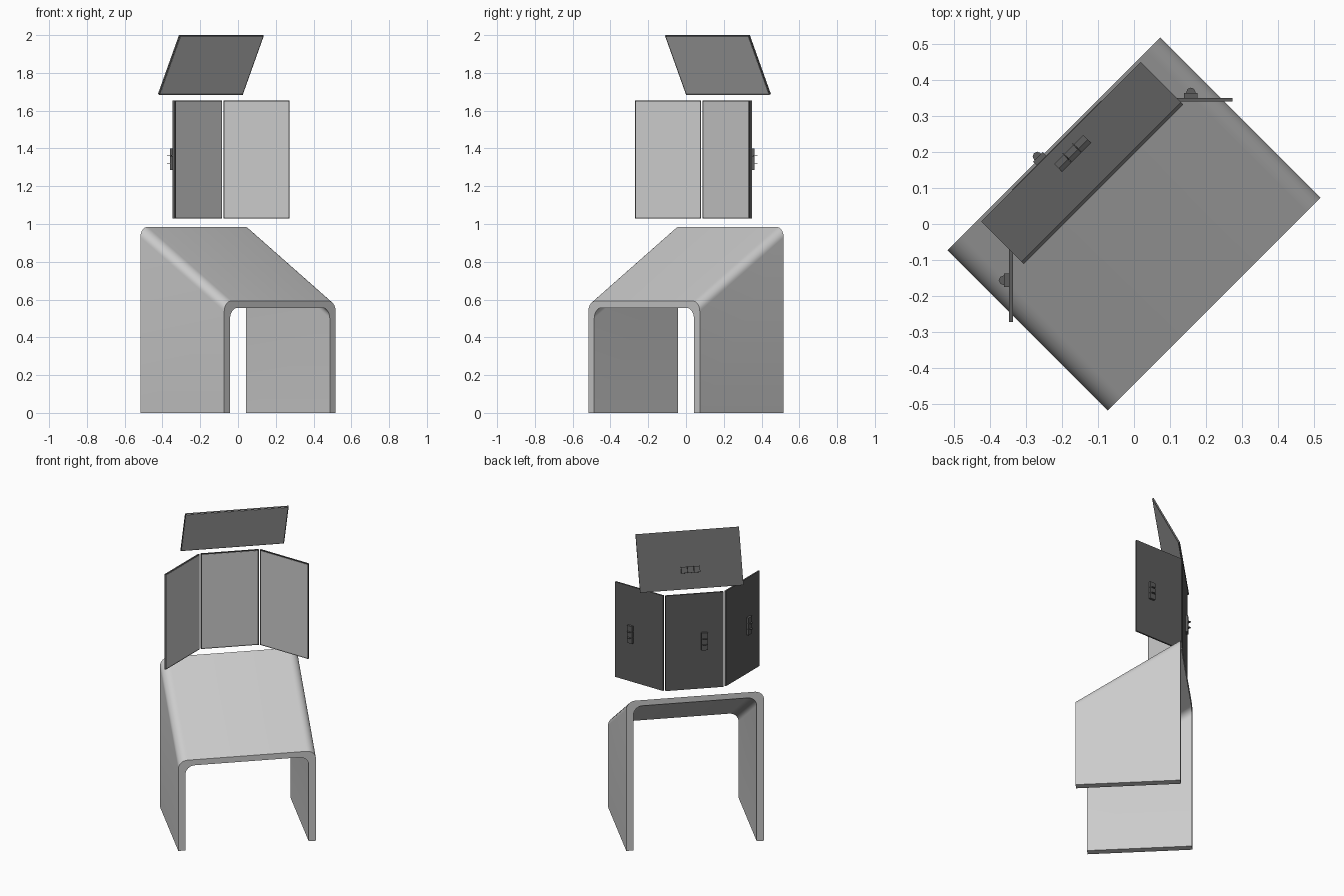
import bpy, bmesh, math
from mathutils import Vector, Matrix

if "Cube" in bpy.data.objects:
    bpy.data.objects.remove(bpy.data.objects["Cube"])

S = math.sqrt(0.5)
U = Vector((S, S, 0))      # width of the station
V = Vector((-S, S, 0))     # towards its back
Z = Vector((0, 0, 1))

dark = bpy.data.materials.new("dark_casing")
dark.diffuse_color = (0.11, 0.11, 0.11, 1)
dark.use_nodes = True
dark.node_tree.nodes["Principled BSDF"].inputs["Base Color"].default_value = dark.diffuse_color


def finish(name, bm, mat=None):
    bmesh.ops.recalc_face_normals(bm, faces=bm.faces)
    me = bpy.data.meshes.new(name)
    bm.to_mesh(me)
    bm.free()
    ob = bpy.data.objects.new(name, me)
    bpy.context.collection.objects.link(ob)
    if mat:
        me.materials.append(mat)
    return ob


def add_box(bm, size, centre):
    m = Matrix.Translation(centre) @ Matrix.Diagonal((*size, 1))
    return bmesh.ops.create_cube(bm, size=1, matrix=m)["verts"]


def prism(bm, a, b):
    """Solid between two matching loops of points."""
    va = [bm.verts.new(p) for p in a]
    vb = [bm.verts.new(p) for p in b]
    n = len(va)
    bm.faces.new(va)
    bm.faces.new(vb[::-1])
    for i in range(n):
        bm.faces.new((va[i], va[(i + 1) % n], vb[(i + 1) % n], vb[i]))


# Desk: inverted U with rounded corners, sheared up towards the back
def arch(half, top, radius, steps=8):
    right = [(half, 0)]
    for i in range(steps + 1):
        a = math.pi / 2 * i / steps
        right.append((half - radius + radius * math.cos(a), top - radius + radius * math.sin(a)))
    return right + [(-x, z) for x, z in reversed(right)]


def desk_loop(v, top):
    pts = arch(0.417, top, 0.055) + arch(0.373, top - 0.037, 0.055)[::-1]
    return [U * u + V * v + Z * z for u, z in pts]


bm = bmesh.new()
prism(bm, desk_loop(-0.314, 0.593), desk_loop(0.314, 0.985))
desk = finish("desk", bm)
bpy.context.view_layer.objects.active = desk
desk.select_set(True)
bpy.ops.object.shade_smooth_by_angle(angle=math.radians(30))
desk.select_set(False)

# Monitors: local x = short side, y = long side, z = out of the back
W, L, T, RIM = 0.35, 0.626, 0.01, 0.006


def monitor(name, centre, short, back):
    short, back = short.normalized(), back.normalized()
    frame = Matrix((short, back.cross(short), back)).transposed().to_4x4()
    frame.translation = centre

    # Casing with a rim around the recessed front
    bm = bmesh.new()
    add_box(bm, (W, L, T), (0, 0, 0))
    front = [f for f in bm.faces if f.calc_center_median().z < -T * 0.4]
    bmesh.ops.inset_region(bm, faces=front, thickness=RIM, use_even_offset=True)
    bmesh.ops.translate(bm, verts=front[0].verts, vec=(0, 0, 0.003))
    casing = finish(name + "_casing", bm, dark)

    # Screen
    bm = bmesh.new()
    add_box(bm, (W - 2 * RIM, L - 2 * RIM, 0.002), (0, 0, -T / 2 + 0.002))
    screen = finish(name + "_screen", bm)

    # Hinge bracket: three blocks and two thin rounded tabs
    bm = bmesh.new()
    for k in (-1, 0, 1):
        add_box(bm, (0.038, 0.037, 0.015), (0.06, k * 0.0385, T / 2 + 0.0065))
    for k in (-1, 1):
        m = Matrix.Translation((0.06, k * 0.01925, T / 2 + 0.016)) @ Matrix.Rotation(math.pi / 2, 4, "X")
        bmesh.ops.create_cone(bm, cap_ends=True, segments=8, radius1=0.013,
                              radius2=0.013, depth=0.003, matrix=m)
    bracket = finish(name + "_bracket", bm, dark)

    for ob in (casing, screen, bracket):
        ob.matrix_world = frame


monitor("right_monitor", Vector((0.0975, 0.344, 1.342)), Vector((1, 0, 0)), Vector((0, 1, 0)))
monitor("left_monitor", Vector((-0.341, -0.096, 1.342)), Vector((0, -1, 0)), Vector((-1, 0, 0)))
monitor("centre_monitor", V * 0.301 + U * 0.003 + Z * 1.342, -U, V)
monitor("top_monitor", V * 0.221 + U * 0.018 + Z * 1.8425,
        V * 0.159 - Z * 0.315, V * 0.315 + Z * 0.159)
